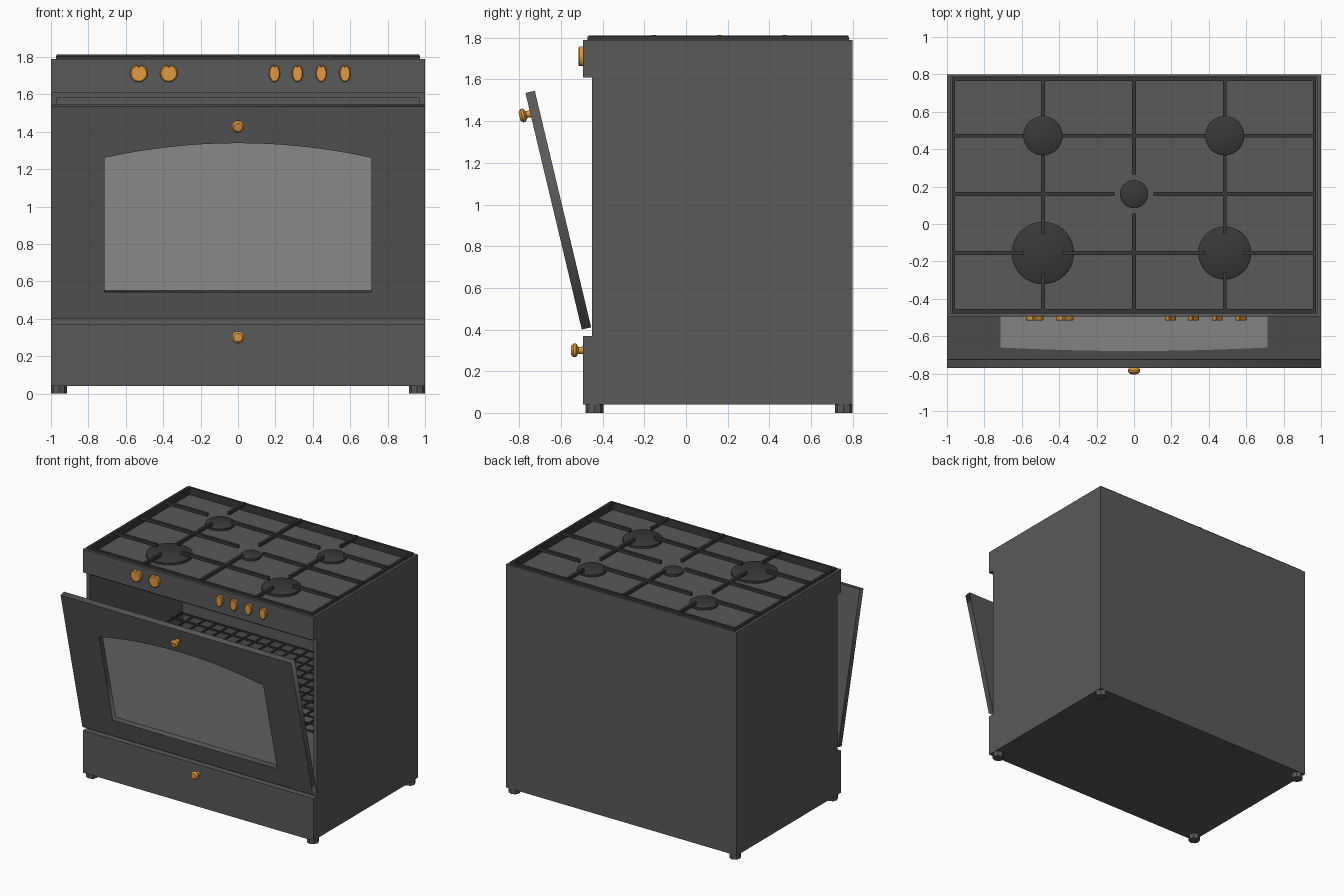
import bpy, bmesh, math
from mathutils import Matrix, Vector

if "Cube" in bpy.data.objects:
    bpy.data.objects.remove(bpy.data.objects["Cube"])


def material(name, color):
    m = bpy.data.materials.new(name)
    m.diffuse_color = (*color, 1)
    m.use_nodes = True
    m.node_tree.nodes["Principled BSDF"].inputs["Base Color"].default_value = m.diffuse_color
    return m


DARK = material("dark_enamel", (0.10, 0.10, 0.10))
BLACK = material("cast_iron", (0.04, 0.04, 0.04))
GLASS = material("window_grey", (0.32, 0.32, 0.32))
ORANGE = material("orange_knob", (0.75, 0.32, 0.05))


def finish(name, bm, mat, matrix=Matrix(), smooth=False):
    bmesh.ops.recalc_face_normals(bm, faces=bm.faces)
    me = bpy.data.meshes.new(name)
    bm.to_mesh(me)
    bm.free()
    me.materials.append(mat)
    ob = bpy.data.objects.new(name, me)
    bpy.context.collection.objects.link(ob)
    ob.matrix_world = matrix
    if smooth:
        bpy.ops.object.select_all(action='DESELECT')
        ob.select_set(True)
        bpy.context.view_layer.objects.active = ob
        bpy.ops.object.shade_smooth_by_angle(angle=math.radians(35))
    return ob


def add_box(bm, x0, x1, y0, y1, z0, z1):
    c = Vector(((x0 + x1) / 2, (y0 + y1) / 2, (z0 + z1) / 2))
    s = Matrix.Diagonal((x1 - x0, y1 - y0, z1 - z0, 1))
    bmesh.ops.create_cube(bm, size=1, matrix=Matrix.Translation(c) @ s)


def lathe(name, profile, mat, matrix, n=24, sx=1, notch=1):
    """Stack rings of (radius, height) along local z; optional notch at +y."""
    bm = bmesh.new()
    rings = []
    for r, z in profile:
        ring = []
        for i in range(n):
            a = 2 * math.pi * i / n
            k = r * (notch if i == n // 4 else 1)
            ring.append(bm.verts.new((k * sx * math.cos(a), k * math.sin(a), z)))
        rings.append(ring)
    for a, b in zip(rings, rings[1:]):
        for i in range(n):
            j = (i + 1) % n
            bm.faces.new((a[i], a[j], b[j], b[i]))
    bm.faces.new(rings[0][::-1])
    bm.faces.new(rings[-1])
    return finish(name, bm, mat, matrix, True)


def flat_shape(name, outlines, thickness, mat, matrix):
    """Filled outlines (later ones are holes), extruded and turned to mesh."""
    cu = bpy.data.curves.new(name, 'CURVE')
    cu.dimensions = '2D'
    cu.fill_mode = 'BOTH'
    cu.extrude = thickness / 2
    for pts in outlines:
        sp = cu.splines.new('POLY')
        sp.points.add(len(pts) - 1)
        for p, (x, y) in zip(sp.points, pts):
            p.co = (x, y, 0, 1)
        sp.use_cyclic_u = True
    cu.materials.append(mat)
    ob = bpy.data.objects.new(name, cu)
    bpy.context.collection.objects.link(ob)
    ob.matrix_world = matrix
    bpy.ops.object.select_all(action='DESELECT')
    ob.select_set(True)
    bpy.context.view_layer.objects.active = ob
    bpy.ops.object.convert(target='MESH')
    return ob


T, R = Matrix.Translation, Matrix.Rotation
FACE_FRONT = R(math.radians(90), 4, 'X')

# Body: side profile extruded across, oven cavity and hob tray cut out
profile = [(-.495, .04), (.8, .04), (.8, 1.79), (-.495, 1.79),
           (-.495, 1.61), (-.45, 1.61), (-.45, .37), (-.495, .37)]
bm = bmesh.new()
face = bm.faces.new([bm.verts.new((-1, y, z)) for y, z in profile])
ext = bmesh.ops.extrude_face_region(bm, geom=[face])
bmesh.ops.translate(bm, vec=(2, 0, 0),
                    verts=[v for v in ext['geom'] if isinstance(v, bmesh.types.BMVert)])
body = finish("stove_body", bm, DARK)
cutters = []
for name, dims in (("cavity_cutter", (-.97, .97, -.6, .7, .40, 1.58)),
                   ("tray_cutter", (-.98, .98, -.475, .785, 1.75, 1.9))):
    bm = bmesh.new()
    add_box(bm, *dims)
    cut = finish(name, bm, DARK)
    cut.hide_render = True
    cutters.append(cut)
    mod = body.modifiers.new(name, 'BOOLEAN')
    mod.operation = 'DIFFERENCE'
    mod.solver = 'EXACT'
    mod.object = cut
    bpy.ops.object.select_all(action='DESELECT')
    body.select_set(True)
    bpy.context.view_layer.objects.active = body
    bpy.ops.object.modifier_apply(modifier=name)
for cut in cutters:
    bpy.data.objects.remove(cut)

# Feet
for x in (-.957, .957):
    for y in (-.44, .757):
        lathe("foot", [(.043, 0), (.043, .045)], DARK, T((x, y, 0)), n=8)

# Oven rack
bm = bmesh.new()
for i in range(20):
    x = -.95 + i * .1
    add_box(bm, x - .006, x + .006, -.44, .66, .854, .866)
for i in range(12):
    y = -.44 + i * .1
    add_box(bm, -.965, .965, y - .006, y + .006, .856, .868)
finish("oven_rack", bm, BLACK)

# Open door with arched window
DOOR = T((0, -.5, .40)) @ R(math.radians(13.4), 4, 'X')
outer = [(-1, 0), (1, 0), (1, 1.167), (-1, 1.167)]
arch = [(.713 * t, .885 + .08 * (1 - t * t)) for t in [1 - i / 8 for i in range(17)]]
window = [(-.713, .146), (.713, .146)] + arch
flat_shape("oven_door", [outer, window], .046, DARK, DOOR @ T((0, .023, 0)) @ FACE_FRONT)
flat_shape("door_window", [window], .006, GLASS, DOOR @ T((0, .042, 0)) @ FACE_FRONT)

# Pull knobs on door and drawer
pull = [(.018, -.002), (.016, .02), (.032, .03), (.033, .042), (.022, .054)]
lathe("door_knob", pull, ORANGE, DOOR @ T((0, 0, 1.065)) @ FACE_FRONT)
lathe("drawer_knob", pull, ORANGE, T((0, -.497, .30)) @ FACE_FRONT)

# Control knobs: two round, four oval, each with a notch on top
dial = [(.047, -.002), (.047, .017), (.041, .022)]
for x, sx in ((-.53, 1), (-.37, 1), (.195, .62), (.318, .62), (.445, .62), (.572, .62)):
    lathe("control_knob", dial, ORANGE, T((x, -.495, 1.712)) @ FACE_FRONT, sx=sx, notch=.75)

# Burners
for x, y, r in ((-.487, -.155, .167), (.485, -.155, .142),
                (-.487, .472, .105), (.485, .472, .105), (0, .16, .075)):
    lathe("burner", [(r, 0), (r, .018), (r - .012, .026)], BLACK, T((x, y, 1.749)), n=32)

# Pan supports: border frame plus bars that stop short of burner centres
bm = bmesh.new()
for x in (-.965, .965):
    add_box(bm, x - .009, x + .009, -.472, .782, 1.75, 1.806)
for y in (-.463, .773):
    add_box(bm, -.974, .974, y - .009, y + .009, 1.75, 1.806)


def bars(lo, hi, centres, gap=.105):
    cuts = [lo] + [c + s * gap for c in centres for s in (-1, 1)] + [hi]
    return zip(cuts[::2], cuts[1::2])


for y, centres in ((.472, (-.487, .485)), (.16, (0,)), (-.155, (-.487, .485))):
    for a, b in bars(-.97, .97, centres):
        add_box(bm, a, b, y - .01, y + .01, 1.788, 1.813)
for x, centres in ((-.487, (-.155, .472)), (0, (.16,)), (.485, (-.155, .472))):
    for a, b in bars(-.468, .778, centres):
        add_box(bm, x - .01, x + .01, a, b, 1.787, 1.812)
finish("pan_supports", bm, BLACK)
